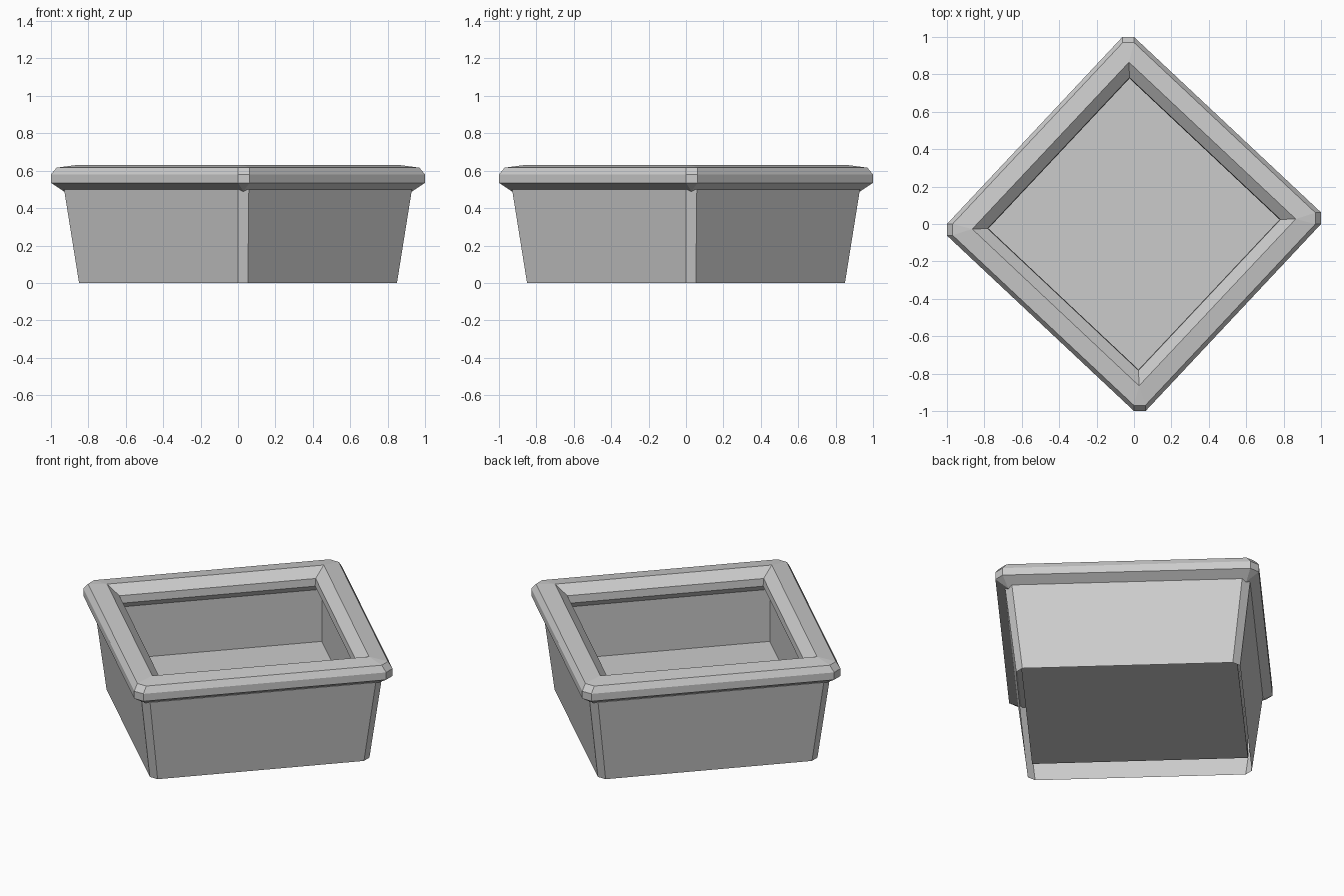
import bpy, bmesh

if "Cube" in bpy.data.objects:
    bpy.data.objects.remove(bpy.data.objects["Cube"])

CHAMFER = 0.062  # corner width relative to radius


def ring(r, z, chamfered):
    """Four-sided loop with its corners on the axes, as 8 points."""
    if chamfered:
        pts = [(0, r), (-CHAMFER * r, r)]
    else:
        pts = [(-CHAMFER / 2 * r, r)] * 2
    out = []
    for _ in range(4):
        out += [(x, y, z) for x, y in pts]
        pts = [(-y, x) for x, y in pts]  # quarter turn
    return out


def loft(name, profile, closed=False, caps=()):
    """Skin the loops; optionally join last to first or cap given loops."""
    bm = bmesh.new()
    loops = [[bm.verts.new(p) for p in ring(*row)] for row in profile]
    pairs = list(zip(loops, loops[1:]))
    if closed:
        pairs.append((loops[-1], loops[0]))
    for a, b in pairs:
        for i in range(8):
            j = (i + 1) % 8
            bm.faces.new((a[i], a[j], b[j], b[i]))
    for k in caps:
        bm.faces.new(loops[k])
    bmesh.ops.remove_doubles(bm, verts=bm.verts, dist=1e-4)
    bmesh.ops.recalc_face_normals(bm, faces=bm.faces)
    mesh = bpy.data.meshes.new(name)
    bm.to_mesh(mesh)
    bm.free()
    obj = bpy.data.objects.new(name, mesh)
    bpy.context.collection.objects.link(obj)
    return obj


# tub: open underneath, tapered outer skin, inner walls, raised floor
loft("planter_body", [
    (0.85, 0.0, True), (0.93, 0.5, True),
    (0.845, 0.5, False), (0.845, 0.172, False)], caps=(3,))

# recessed underside of the floor
loft("floor_underside", [
    (0.845, 0.171, False), (0.845, 0.092, False)], caps=(1,))

# bevelled rim with a square opening
loft("planter_rim", [
    (0.932, 0.49, False), (1.0, 0.535, True), (1.0, 0.58, True),
    (0.97, 0.616, True), (0.865, 0.63, False), (0.783, 0.58, False),
    (0.778, 0.535, False), (0.845, 0.49, False)], closed=True)
